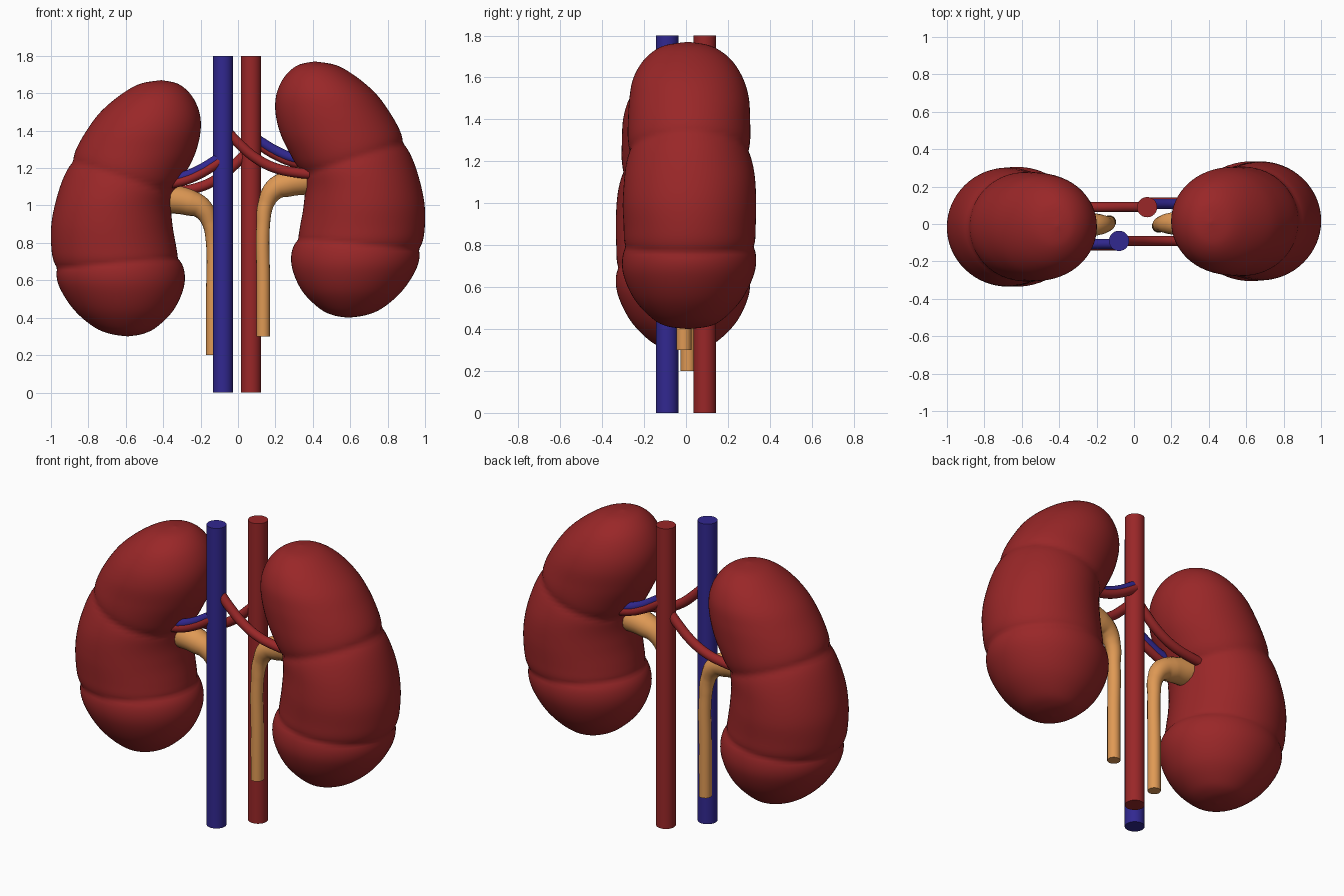
import bpy, math

if "Cube" in bpy.data.objects:
    bpy.data.objects.remove(bpy.data.objects["Cube"])

def material(name, rgb):
    m = bpy.data.materials.new(name)
    m.diffuse_color = (*rgb, 1)
    m.use_nodes = True
    m.node_tree.nodes["Principled BSDF"].inputs["Base Color"].default_value = m.diffuse_color
    return m

RED = material("dark red", (0.32, 0.02, 0.021))
BLUE = material("deep blue", (0.031, 0.021, 0.28))
TAN = material("tan orange", (0.74, 0.32, 0.09))

def add(name, data, mat):
    data.materials.append(mat)
    ob = bpy.data.objects.new(name, data)
    bpy.context.collection.objects.link(ob)
    return ob

def opposite(ob, name):
    """Copy turned half round about z and set slightly lower."""
    c = ob.copy()
    c.name = name
    c.rotation_euler.z = math.pi
    c.location.z = -0.1
    bpy.context.collection.objects.link(c)

def tube(name, pts, mat):
    """Round tube through (x, y, z, radius) points."""
    cu = bpy.data.curves.new(name, 'CURVE')
    cu.dimensions = '3D'
    cu.bevel_depth = 1.0
    cu.bevel_resolution = 6
    cu.resolution_u = 10
    cu.use_fill_caps = True
    sp = cu.splines.new('BEZIER')
    sp.bezier_points.add(len(pts) - 1)
    for bp, (x, y, z, r) in zip(sp.bezier_points, pts):
        bp.co = (x, y, z)
        bp.radius = r
        bp.handle_left_type = bp.handle_right_type = 'AUTO'
    return add(name, cu, mat)

def catmull(a, b, c, d, t):
    return [0.5 * (2*q + (r - p)*t + (2*p - 5*q + 4*r - s)*t*t + (3*q - p - 3*r + s)*t**3)
            for p, q, r, s in zip(a, b, c, d)]

# Kidney outline: height, inner x, outer x, front y, back y
ROWS = [
    (0.40, .59, .59, .01, .01), (0.413, .51, .68, -.09, .11), (0.45, .435, .77, -.16, .18),
    (0.54, .345, .875, -.245, .265), (0.66, .29, .955, -.30, .325), (0.77, .285, .99, -.31, .343),
    (0.88, .325, 1.0, -.30, .335), (1.0, .35, .998, -.302, .335), (1.12, .35, .975, -.295, .33),
    (1.25, .29, .935, -.285, .315), (1.38, .228, .88, -.278, .307), (1.5, .20, .81, -.27, .30),
    (1.6, .207, .735, -.25, .27), (1.69, .25, .63, -.195, .21), (1.75, .32, .525, -.11, .12),
    (1.77, .41, .41, .01, .01)]

def kidney(name, n=64, sub=7):
    rings = []
    for i in range(len(ROWS) - 1):
        p = [ROWS[max(0, min(len(ROWS) - 1, i + k))] for k in (-1, 0, 1, 2)]
        rings += [catmull(*p, t / sub) for t in range(sub)]
    rings = rings[1:]
    verts = []
    for z, x0, x1, y0, y1 in rings:
        cx, cy, rx, ry = (x0 + x1)/2, (y0 + y1)/2, (x1 - x0)/2, (y1 - y0)/2
        for k in range(n):
            a = 2 * math.pi * k / n
            x = cx + rx * math.cos(a)
            # two slanted creases dividing the three lobes
            d1 = z - (1.17 + 0.30 * (x - 0.35))
            d2 = z - (0.82 - 0.08 * (x - 0.30))
            s = 1 - 0.065 * (math.exp(-abs(d1) / 0.045) + math.exp(-abs(d2) / 0.045))
            verts.append((cx + rx * s * math.cos(a), cy + ry * s * math.sin(a), z))
    m = len(rings)
    faces = [(j*n + k, j*n + (k+1) % n, (j+1)*n + (k+1) % n, (j+1)*n + k)
             for j in range(m - 1) for k in range(n)]
    # close the two poles
    lo, hi = len(verts), len(verts) + 1
    verts += [(.59, .01, .40), (.41, .01, 1.77)]
    for k in range(n):
        faces.append((lo, (k+1) % n, k))
        faces.append((hi, (m-1)*n + k, (m-1)*n + (k+1) % n))
    me = bpy.data.meshes.new(name)
    me.from_pydata(verts, [], faces)
    me.shade_smooth()
    return add(name, me, RED)

opposite(kidney("right_kidney"), "left_kidney")

# Great vessels
for name, x, y, mat in (("vena_cava", -.08, -.09, BLUE), ("aorta", .07, .09, RED)):
    bpy.ops.mesh.primitive_cylinder_add(vertices=40, radius=.054, depth=1.8, location=(x, y, .9))
    ob = bpy.context.object
    ob.name = name
    ob.data.materials.append(mat)
    bpy.ops.object.shade_smooth_by_angle(angle=math.radians(40))

# Ureter with funnel entering the kidney
u = tube("right_ureter", [
    (.135, -.01, .30, .036), (.135, -.01, .60, .036), (.135, -.008, .90, .036), (.15, 0, 1.01, .043),
    (.195, .003, 1.085, .058), (.26, .005, 1.115, .07), (.38, .005, 1.14, .08)], TAN)
opposite(u, "left_ureter")

# Front vessel
v = tube("right_front_vessel", [(x, -.09, z, .027) for x, z in
         ((-.07, 1.41), (0, 1.335), (.1, 1.25), (.2, 1.2), (.32, 1.175), (.45, 1.165))], RED)
opposite(v, "left_back_vessel")

# Paired vein and artery on the other side
PATH = ((.07, 1.375), (.13, 1.335), (.2, 1.293), (.29, 1.255), (.42, 1.23))
v = tube("right_vein", [(x, .107, z, .027) for x, z in PATH], BLUE)
opposite(v, "left_vein")
v = tube("right_artery", [(x, .115, z - .022, .026) for x, z in PATH], RED)
opposite(v, "left_artery")
